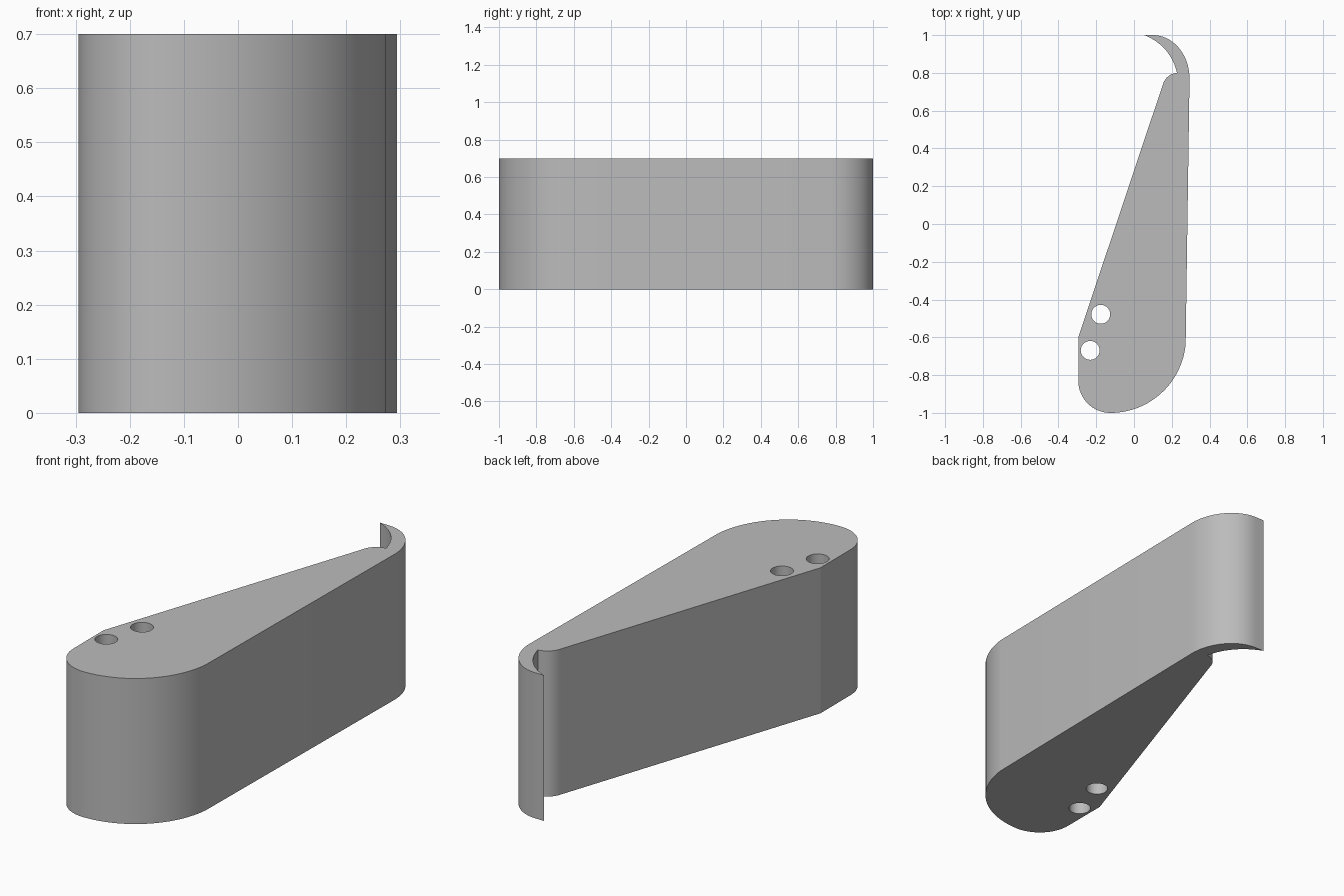
import bpy, bmesh
from math import cos, sin, radians

cube = bpy.data.objects.get("Cube")
if cube:
    bpy.data.objects.remove(cube, do_unlink=True)

HEIGHT = 0.7


def arc(cx, cy, rx, ry, start, end, steps=16):
    """Points along an elliptical arc, angles in degrees."""
    angles = [radians(start + (end - start) * i / steps) for i in range(steps + 1)]
    return [(cx + rx * cos(a), cy + ry * sin(a)) for a in angles]


def arc_through(a, mid, b, steps=12):
    """Smooth arc from a to b passing through mid."""
    ctrl = [2 * m - (p + q) / 2 for p, m, q in zip(a, mid, b)]
    pts = []
    for i in range(steps + 1):
        t = i / steps
        pts.append(tuple((1 - t) ** 2 * p + 2 * t * (1 - t) * c + t * t * q
                         for p, c, q in zip(a, ctrl, b)))
    return pts


# Outline: rounded heel, long flank, hooked lip, concave notch, sloping flank
outline = [(-0.295, -0.60)]
outline += arc(-0.125, -0.83, 0.17, 0.17, 180, 270)
outline += arc(-0.125, -0.60, 0.40, 0.40, 270, 355, 24)[1:]
outline += arc(0.10, 0.77, 0.194, 0.23, 0, 90, 20)
outline += arc_through((0.055, 1.0), (0.167, 0.922), (0.228, 0.80))
outline += arc_through((0.228, 0.80), (0.178, 0.779), (0.15, 0.73))[1:]

# Two through holes near the heel
holes = [arc(x, y, 0.05, 0.05, 0, 360, 32)[:-1]
         for x, y in ((-0.176, -0.478), (-0.232, -0.669))]

# Fill the flat profile and extrude it upwards
bm = bmesh.new()
for loop in [outline] + holes:
    verts = [bm.verts.new((x, y, 0)) for x, y in loop]
    for i, v in enumerate(verts):
        bm.edges.new((v, verts[i - 1]))
bmesh.ops.triangle_fill(bm, edges=bm.edges[:], use_beauty=True)
result = bmesh.ops.extrude_face_region(bm, geom=bm.faces[:], use_keep_orig=True)
top = [g for g in result["geom"] if isinstance(g, bmesh.types.BMVert)]
bmesh.ops.translate(bm, verts=top, vec=(0, 0, HEIGHT))
bmesh.ops.recalc_face_normals(bm, faces=bm.faces[:])

mesh = bpy.data.meshes.new("hooked_wedge_body")
bm.to_mesh(mesh)
bm.free()
body = bpy.data.objects.new("hooked_wedge_body", mesh)
bpy.context.collection.objects.link(body)

# Plain grey material
grey = bpy.data.materials.new("plain_grey")
grey.use_nodes = True
colour = (0.5, 0.5, 0.5, 1)
grey.diffuse_color = colour
grey.node_tree.nodes["Principled BSDF"].inputs["Base Color"].default_value = colour
mesh.materials.append(grey)

# Smooth curved walls, sharp rims
bpy.ops.object.select_all(action="DESELECT")
body.select_set(True)
bpy.context.view_layer.objects.active = body
bpy.ops.object.shade_smooth_by_angle(angle=radians(15))
